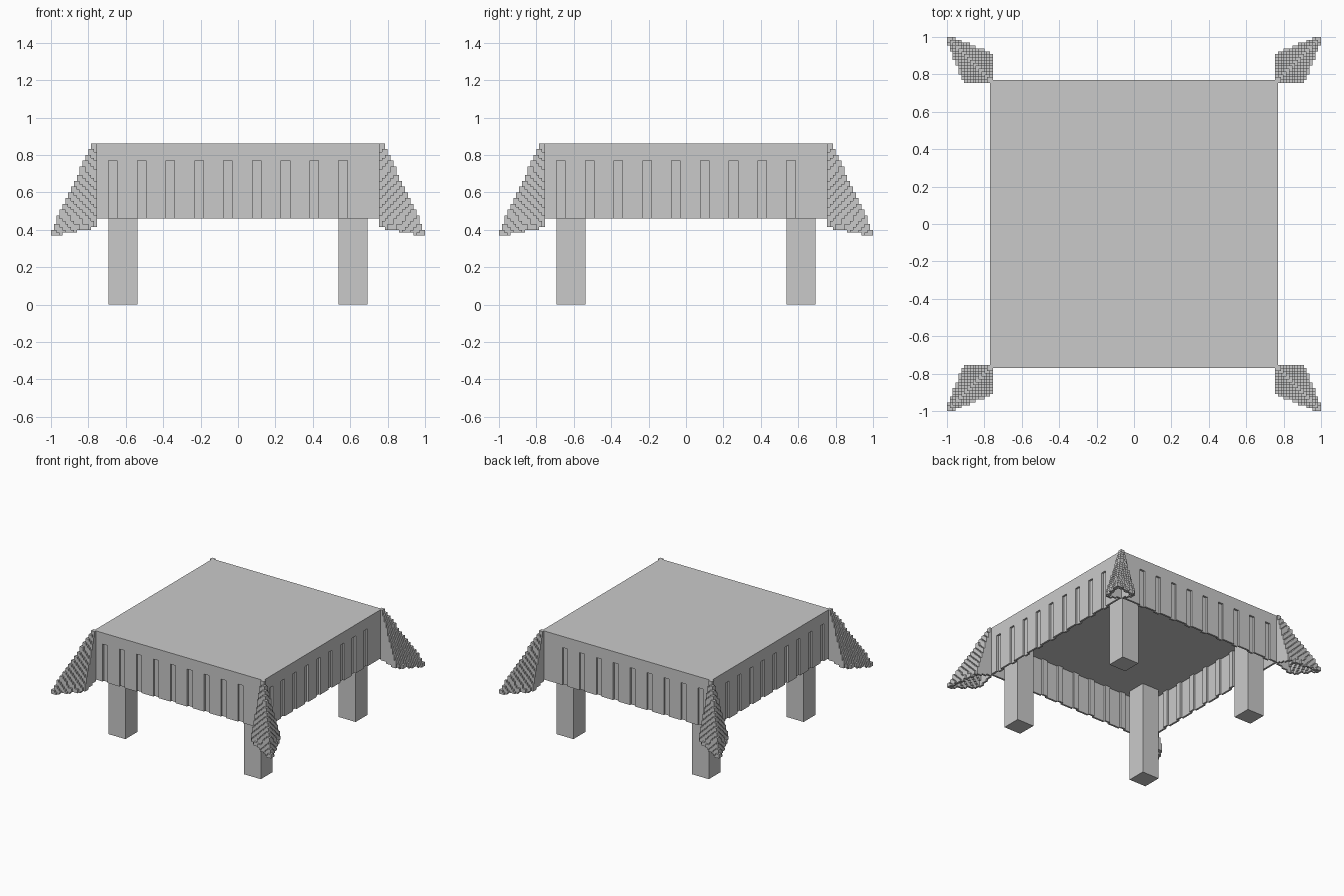
import bpy, bmesh
from mathutils import Vector

cube = bpy.data.objects.get("Cube")
if cube:
    bpy.data.objects.remove(cube, do_unlink=True)

V = 2 / 130          # size of one block
HALF = 50            # half width of the table, in blocks
TOP, UNDER, HEM = 56, 50, 30
CORNERS = [(sx, sy, f"{end}_{side}")
           for sx, side in ((1, "left"), (-1, "right"))
           for sy, end in ((-1, "front"), (1, "back"))]

grey = bpy.data.materials.new("plain_grey")
grey.use_nodes = True
colour = (0.59, 0.59, 0.59, 1)
grey.diffuse_color = colour
grey.node_tree.nodes["Principled BSDF"].inputs["Base Color"].default_value = colour


def add_box(bm, lo, hi):
    """Box between two corners, given in blocks."""
    for v in bmesh.ops.create_cube(bm, size=1)["verts"]:
        v.co = [(a + b) / 2 + c * (b - a) for a, b, c in zip(lo, hi, v.co)]


def finish(bm, name):
    """Scale from blocks to units and make the object."""
    bmesh.ops.scale(bm, vec=(V, V, V), verts=bm.verts)
    mesh = bpy.data.meshes.new(name)
    bm.to_mesh(mesh)
    bm.free()
    mesh.materials.append(grey)
    bpy.context.collection.objects.link(bpy.data.objects.new(name, mesh))


# Table top slab
bm = bmesh.new()
add_box(bm, (-HALF, -HALF, UNDER), (HALF, HALF, TOP))
finish(bm, "table_top")

# Four square legs
for sx, sy, place in CORNERS:
    bm = bmesh.new()
    add_box(bm, (sx * 40 - 5, sy * 40 - 5, 0), (sx * 40 + 5, sy * 40 + 5, UNDER))
    finish(bm, f"{place}_leg")


# Hanging cloth sides, with pleats set in by one block
def cloth_side(name, axis, sign):
    bm = bmesh.new()

    def panel(start, end, outer):
        a, b = sorted((sign * outer, sign * (outer - 1)))
        if axis == "x":
            add_box(bm, (a, start, HEM), (b, end, UNDER))
        else:
            add_box(bm, (start, a, HEM), (end, b, UNDER))

    start = -HALF
    for pleat in range(-45, 40, 10):
        panel(start, pleat, HALF)
        panel(pleat, pleat + 3, HALF - 1)
        start = pleat + 3
    panel(start, HALF, HALF)
    finish(bm, name)


cloth_side("front_cloth", "y", -1)
cloth_side("back_cloth", "y", 1)
cloth_side("left_cloth", "x", 1)
cloth_side("right_cloth", "x", -1)


# Corner drapes: a sheet of blocks fanned from the table corner to a bent hem,
# which leaves the side cloth, turns at the wing and runs out to the tip
def drape_cells():
    apex = Vector((49.9, 49.9, 55.9))
    hem = [Vector((49.4, 49.9, 30.2)), Vector((49.4, 58.8, 27.3)),
           Vector((64.7, 64.7, 24.4))]
    cells = {(x, y, TOP - 1) for x in (49, 50) for y in (49, 50)}
    steps = 150
    for first, second in zip(hem, hem[1:]):
        for i in range(steps + 1):
            for j in range(steps + 1 - i):
                p = apex + (first - apex) * (i / steps) + (second - apex) * (j / steps)
                x, y, z = (int(c) for c in p)
                cells |= {(x, y, z), (y, x, z)}
    return {c for c in cells if max(c[0], c[1]) >= HALF}


def add_cells(bm, cells, sx, sy):
    """Only the outer block faces are made."""
    corners = {}

    def vert(p):
        if p not in corners:
            corners[p] = bm.verts.new((p[0] * sx, p[1] * sy, p[2]))
        return corners[p]

    for cell in sorted(cells):
        for axis in range(3):
            for step in (0, 1):
                near = list(cell)
                near[axis] += 2 * step - 1
                if tuple(near) in cells:
                    continue
                ring = []
                for u, w in ((0, 0), (1, 0), (1, 1), (0, 1)):
                    p = list(cell)
                    p[axis] += step
                    p[(axis + 1) % 3] += u
                    p[(axis + 2) % 3] += w
                    ring.append(vert(tuple(p)))
                # keep the winding outward, also when mirrored
                if (step == 0) != (sx * sy < 0):
                    ring.reverse()
                bm.faces.new(ring)


cells = drape_cells()
for sx, sy, place in CORNERS:
    bm = bmesh.new()
    add_cells(bm, cells, sx, sy)
    finish(bm, f"{place}_drape")
